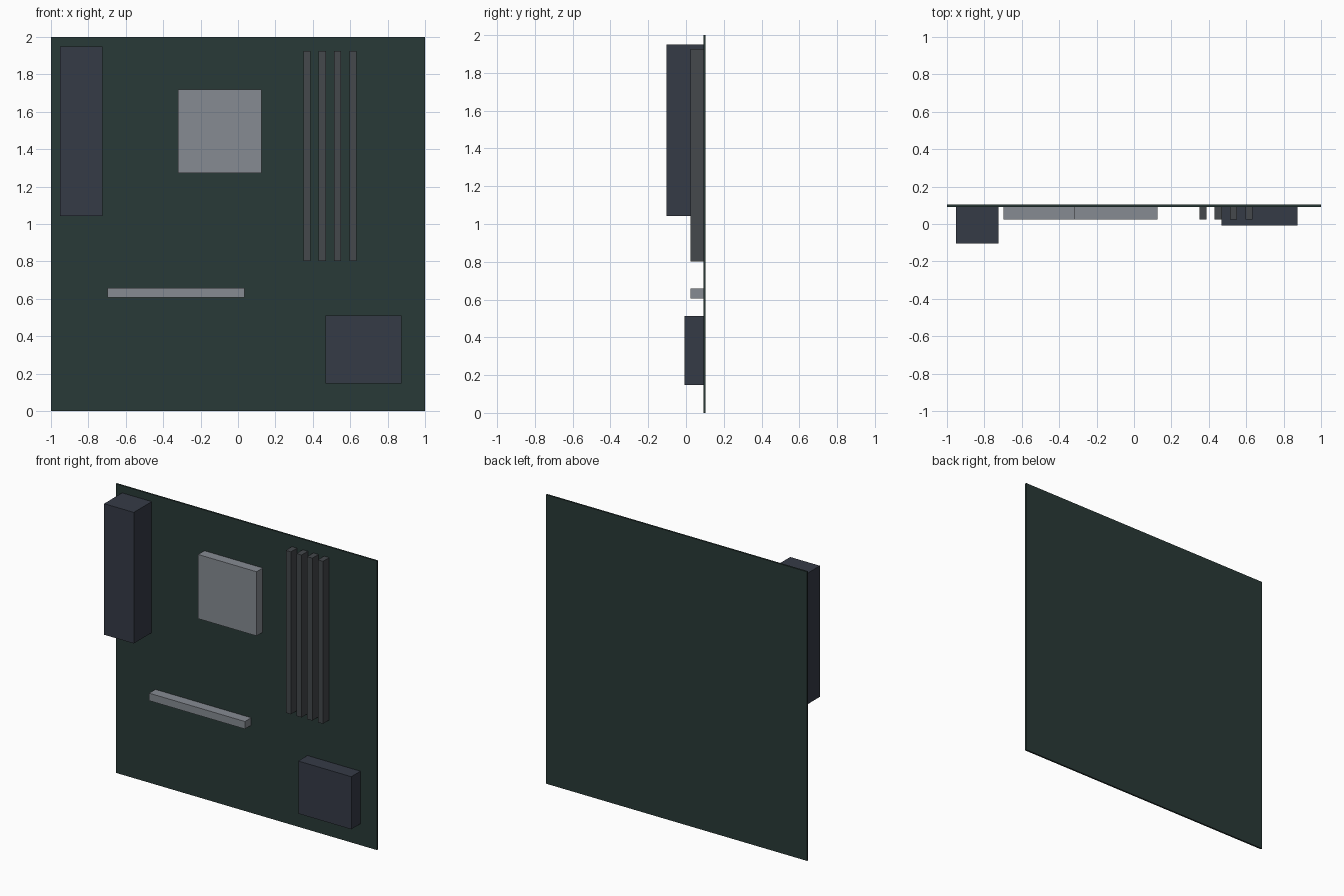
import bpy

if "Cube" in bpy.data.objects:
    bpy.data.objects.remove(bpy.data.objects["Cube"])

BOARD_FRONT = 0.092
BOARD_BACK = 0.104


def material(name, rgb):
    mat = bpy.data.materials.new(name)
    mat.diffuse_color = (*rgb, 1)
    mat.use_nodes = True
    mat.node_tree.nodes["Principled BSDF"].inputs["Base Color"].default_value = mat.diffuse_color
    return mat


def block(name, x, z, front, mat, back=BOARD_FRONT):
    """Box spanning the x and z ranges, from its front face to its back face."""
    bpy.ops.mesh.primitive_cube_add(
        size=1,
        location=((x[0] + x[1]) / 2, (front + back) / 2, (z[0] + z[1]) / 2))
    obj = bpy.context.object
    obj.name = name
    obj.scale = (x[1] - x[0], back - front, z[1] - z[0])
    bpy.ops.object.transform_apply(location=False, rotation=False, scale=True)
    obj.data.materials.append(mat)
    return obj


green = material("board_green", (0.022, 0.042, 0.038))
navy = material("dark_blue", (0.036, 0.043, 0.062))
charcoal = material("slot_charcoal", (0.058, 0.065, 0.072))
metal = material("light_metal", (0.24, 0.26, 0.29))

# Circuit board
block("circuit_board", (-1, 1), (0, 2), BOARD_FRONT, green, BOARD_BACK)

# Port housing along the left edge
block("port_housing", (-0.952, -0.725), (1.043, 1.95), -0.104, navy)

# Processor socket
block("processor", (-0.322, 0.125), (1.274, 1.718), 0.024, metal)

# Four memory slots
for i in range(4):
    x = 0.349 + 0.082 * i
    block(f"memory_slot_{i + 1}", (x, x + 0.039), (0.802, 1.926), 0.024, charcoal)

# Expansion slot
block("expansion_slot", (-0.697, 0.036), (0.606, 0.658), 0.024, metal)

# Chipset heat sink
block("chipset_heat_sink", (0.467, 0.873), (0.148, 0.512), -0.008, navy)
